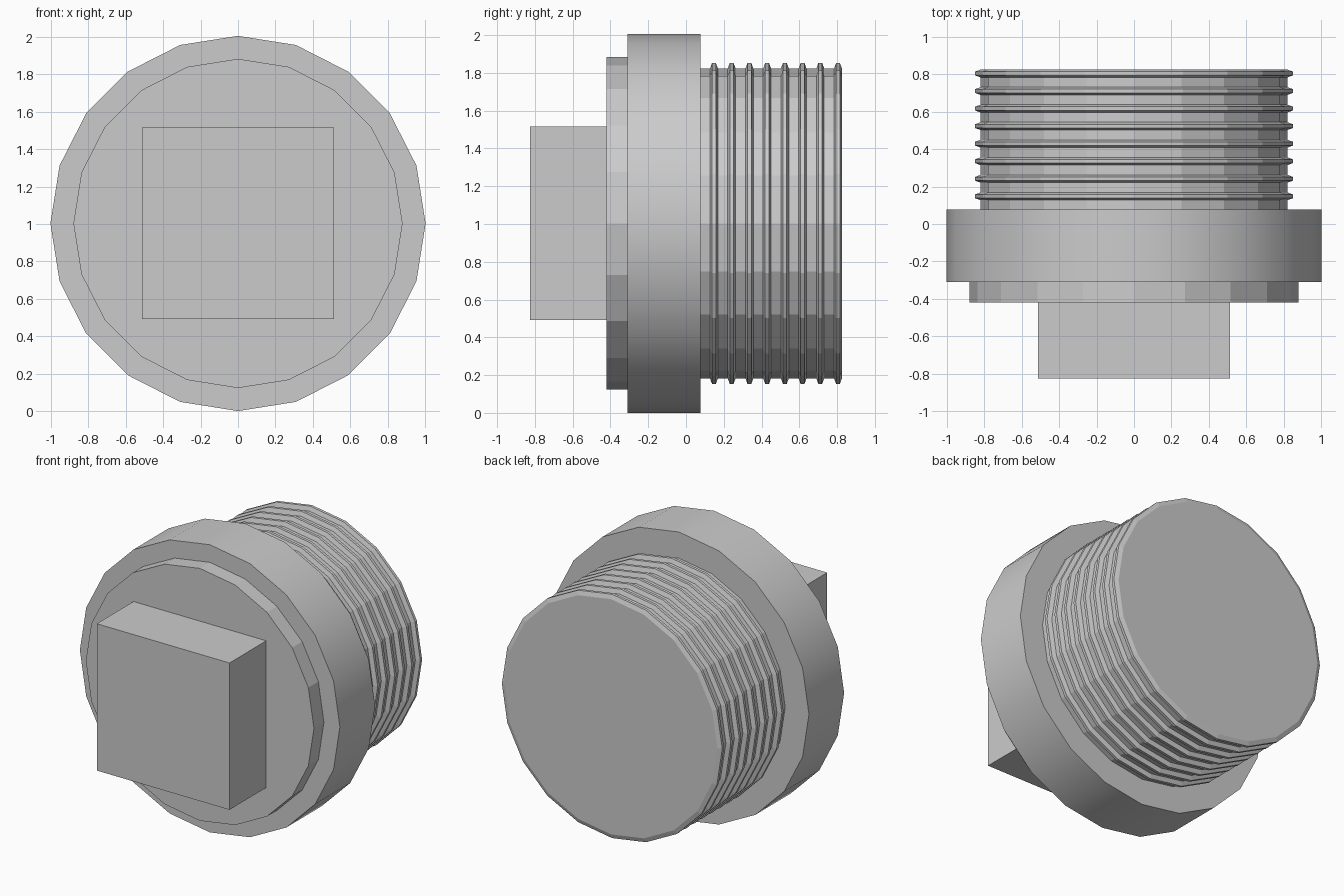
import bpy, bmesh, math

if "Cube" in bpy.data.objects:
    bpy.data.objects.remove(bpy.data.objects["Cube"])

SIDES = 20
CENTER_Z = 1.003


def finish(name, bm, smooth=False):
    bmesh.ops.recalc_face_normals(bm, faces=bm.faces[:])
    mesh = bpy.data.meshes.new(name)
    bm.to_mesh(mesh)
    bm.free()
    if smooth:
        mesh.polygons.foreach_set("use_smooth", [True] * len(mesh.polygons))
        mesh.set_sharp_from_angle(angle=math.radians(30))
    obj = bpy.data.objects.new(name, mesh)
    obj.location.z = CENTER_Z
    bpy.context.collection.objects.link(obj)
    return obj


def lathe(name, profile, smooth=False):
    """Revolve (y, radius) points about the y axis and cap both ends."""
    bm = bmesh.new()
    rings = []
    for y, r in profile:
        rings.append([bm.verts.new((r * math.cos(i * math.tau / SIDES), y,
                                    r * math.sin(i * math.tau / SIDES)))
                      for i in range(SIDES)])
    for a, b in zip(rings, rings[1:]):
        for i in range(SIDES):
            j = (i + 1) % SIDES
            bm.faces.new((a[i], a[j], b[j], b[i]))
    bm.faces.new(rings[0])
    bm.faces.new(rings[-1])
    return finish(name, bm, smooth)


# Wide flange and the thinner collar in front of it
lathe("flange", [(-0.31, 1.003), (0.078, 1.003)], smooth=True)
lathe("collar", [(-0.42, 0.88), (-0.31, 0.88)])

# Threaded barrel: eight ring-shaped ridges, the last flush with the end
CORE, CREST, PITCH = 0.82, 0.85, 0.0938
profile = [(0.078, CORE)]
for k in range(8):
    y = 0.148 + k * PITCH
    profile += [(y - 0.021, CORE), (y - 0.010, CREST),
                (y + 0.010, CREST), (y + 0.021, CORE)]
lathe("threaded_barrel", profile)

# Square wrench head
bm = bmesh.new()
bmesh.ops.create_cube(bm, size=1)
bmesh.ops.scale(bm, vec=(1.024, 0.405, 1.024), verts=bm.verts)
bmesh.ops.translate(bm, vec=(0, -0.6225, 0), verts=bm.verts)
finish("square_head", bm)
